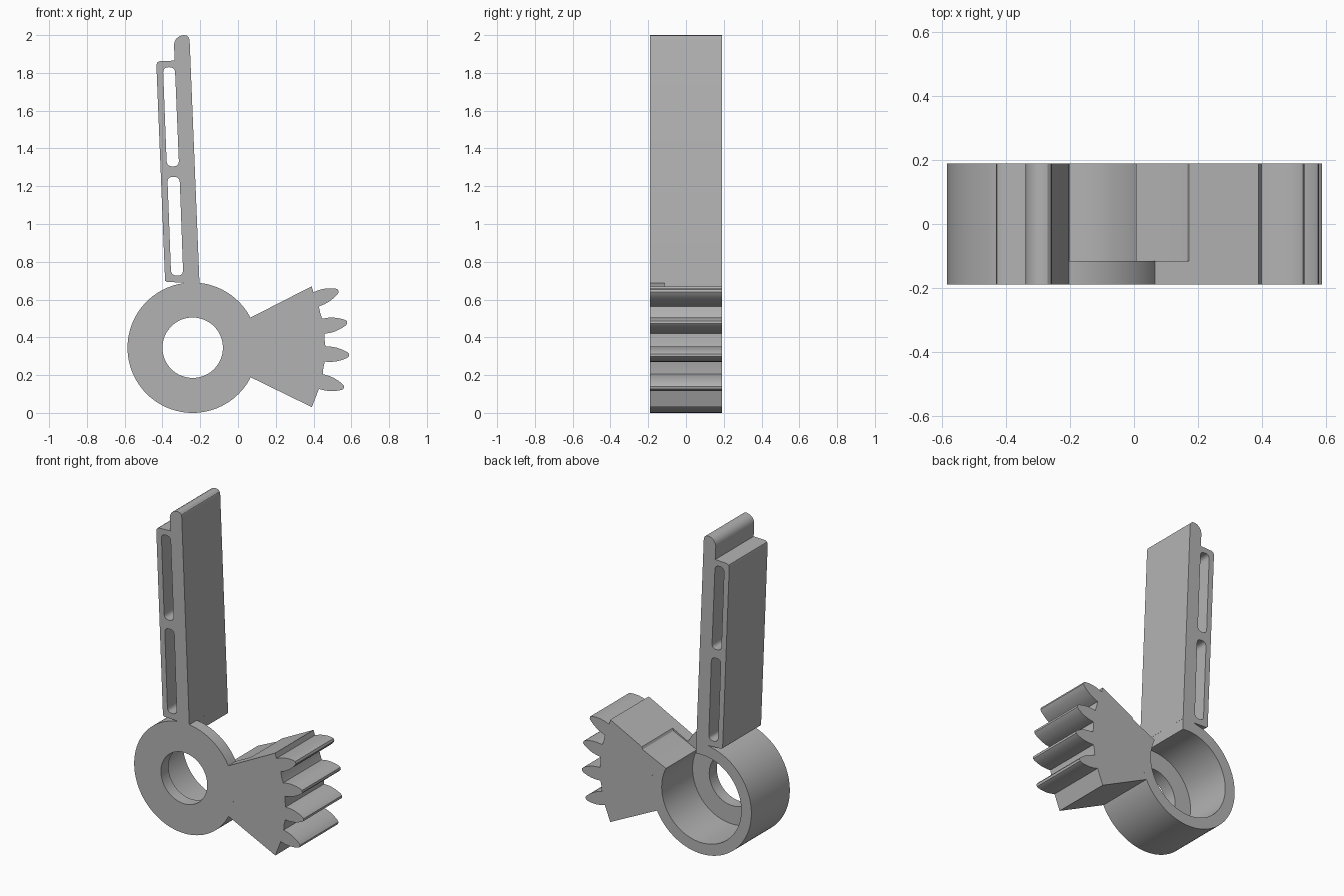
import bpy, bmesh
from math import radians, degrees, atan2, sin, cos
from mathutils import Vector

cube = bpy.data.objects.get("Cube")
if cube:
    bpy.data.objects.remove(cube, do_unlink=True)

FRONT, BACK, STEP = -0.19, 0.19, -0.115
CX, CZ = -0.24, 0.345
HUB_R, BORE_R, SHAFT_R, ROOT_R = 0.345, 0.275, 0.16, 0.705

grey = bpy.data.materials.new("plain grey")
grey.use_nodes = True
colour = (0.45, 0.45, 0.45, 1)
grey.diffuse_color = colour
grey.node_tree.nodes["Principled BSDF"].inputs["Base Color"].default_value = colour


def polar(r, deg):
    """Point around the hub axis."""
    return (CX + r * cos(radians(deg)), CZ + r * sin(radians(deg)))


def arc(r, start, end, n):
    return [polar(r, start + (end - start) * i / n) for i in range(n + 1)]


def prism(name, outline, y0=FRONT, y1=BACK):
    """Extrude an x-z outline along y."""
    bm = bmesh.new()
    face = bm.faces.new([bm.verts.new((x, y0, z)) for x, z in outline])
    ext = bmesh.ops.extrude_face_region(bm, geom=[face])
    verts = [g for g in ext["geom"] if isinstance(g, bmesh.types.BMVert)]
    bmesh.ops.translate(bm, verts=verts, vec=(0, y1 - y0, 0))
    bmesh.ops.recalc_face_normals(bm, faces=bm.faces)
    mesh = bpy.data.meshes.new(name)
    bm.to_mesh(mesh)
    bm.free()
    mesh.materials.append(grey)
    obj = bpy.data.objects.new(name, mesh)
    bpy.context.collection.objects.link(obj)
    return obj


def cut(obj, cutters):
    """Subtract each cutter and keep the result as plain mesh."""
    bpy.context.view_layer.objects.active = obj
    for cutter in cutters:
        mod = obj.modifiers.new("cut", 'BOOLEAN')
        mod.operation, mod.solver, mod.object = 'DIFFERENCE', 'EXACT', cutter
        bpy.ops.object.modifier_apply(modifier=mod.name)


def rounded(corners, r, n=5):
    """Round every corner of a convex outline."""
    pts = [Vector(c) for c in corners]
    out = []
    for i, p in enumerate(pts):
        a = p + (pts[i - 1] - p).normalized() * r
        b = p + (pts[(i + 1) % len(pts)] - p).normalized() * r
        for k in range(n + 1):
            t = k / n
            out.append(tuple(a * (1 - t) ** 2 + p * 2 * t * (1 - t) + b * t * t))
    return out


# Hub disc
hub = prism("hub", arc(HUB_R, 0, 360, 96)[:-1])

# Toothed sector, starting on the hub rim
tooth = [(0.703, 3.3), (0.735, 3.15), (0.765, 2.7), (0.795, 1.9), (0.818, 1.1), (0.828, 0.5)]
sector_outline = arc(HUB_R, 27.5, -27, 16) + [polar(ROOT_R, -26.5)]
for i in range(4):
    mid = -14.8 + 12.07 * i
    sector_outline += [polar(r, mid - h) for r, h in tooth]
    sector_outline += [polar(r, mid + h) for r, h in reversed(tooth)]
    if i < 3:
        sector_outline.append(polar(0.7, mid + 6.03))
sector_outline.append(polar(0.709, 27.3))
sector = prism("gear_sector", sector_outline)

# Lever arm, seated on the hub rim
arm_outline = arc(HUB_R, 84, 98, 6) + [
    (-0.29, 0.69), (-0.378, 0.693), (-0.386, 0.70),
    (-0.432, 1.84), (-0.428, 1.855), (-0.415, 1.862), (-0.335, 1.865),
    (-0.339, 1.95), (-0.335, 1.967), (-0.325, 1.983), (-0.308, 1.995),
    (-0.288, 2.0), (-0.271, 1.997), (-0.26, 1.987), (-0.256, 1.97)]
arm = prism("lever_arm", arm_outline)

# Cutters: shaft hole, rear bore, clearance between arm and sector, arm slots
shaft = prism("shaft_cutter", arc(SHAFT_R, 0, 360, 64)[:-1], -0.3, 0.3)
bore = prism("bore_cutter", arc(BORE_R, 0, 360, 80)[:-1], STEP, 0.3)
clearance = prism("clearance_cutter", [
    (-0.205, 0.72), (-0.2, 0.55), (0.0, 0.466), (0.15, 0.535),
    (0.166, 0.545), (0.178, 0.57), (0.15, 0.75)], STEP, 0.3)
slots = [prism("slot_cutter", rounded(c, 0.03), -0.3, 0.3) for c in (
    [(-0.397, 1.83), (-0.334, 1.83), (-0.312, 1.305), (-0.377, 1.305)],
    [(-0.374, 1.25), (-0.309, 1.25), (-0.29, 0.727), (-0.354, 0.727)])]

cut(hub, [shaft, bore, clearance])
cut(sector, [clearance])
cut(arm, slots)
for cutter in [shaft, bore, clearance] + slots:
    bpy.data.objects.remove(cutter, do_unlink=True)

# Smooth curved walls, keep edges sharp
for obj in (hub, sector, arm):
    bpy.ops.object.select_all(action='DESELECT')
    obj.select_set(True)
    bpy.context.view_layer.objects.active = obj
    bpy.ops.object.shade_smooth_by_angle(angle=radians(25))
